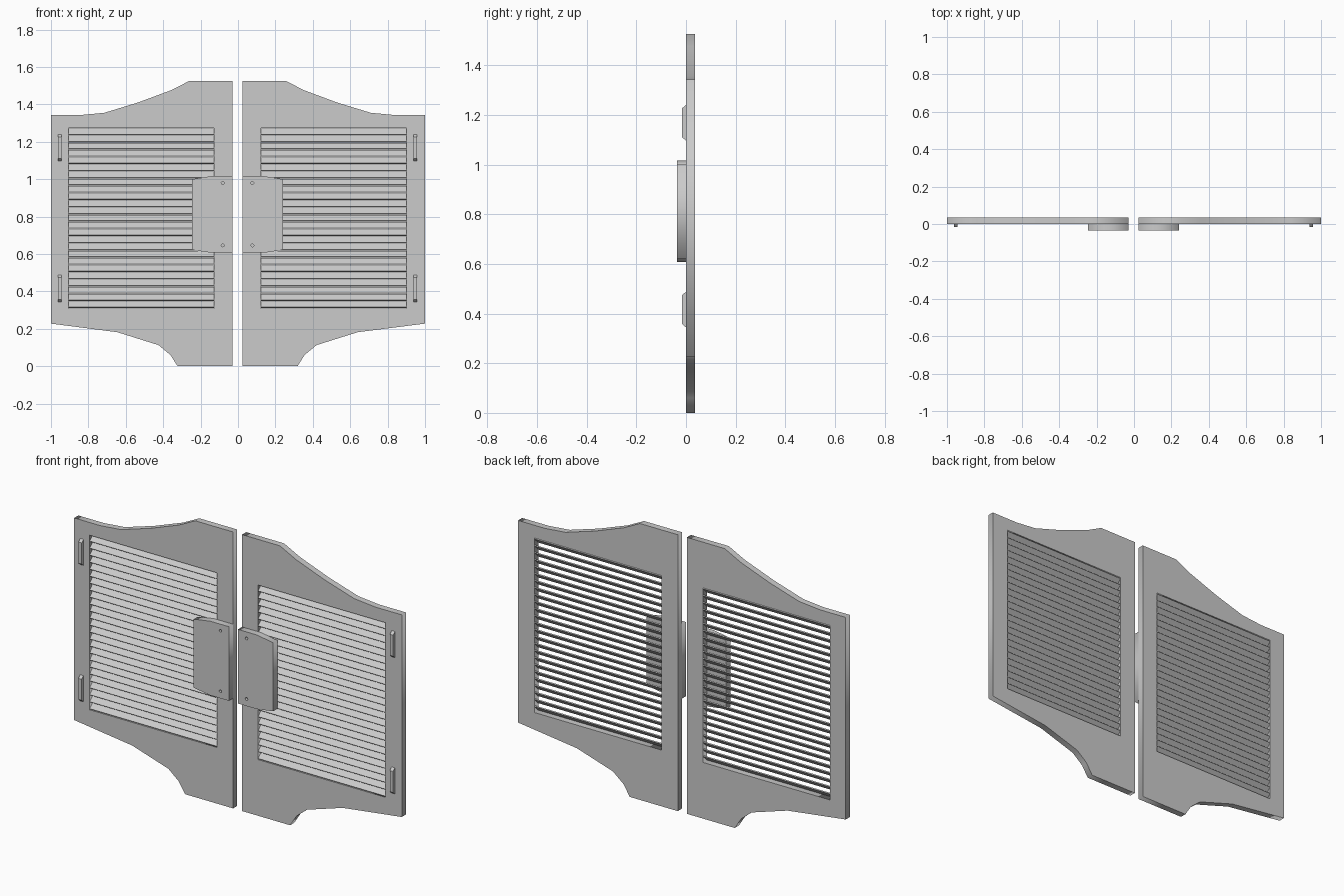
import bpy, bmesh, math
from mathutils import Matrix

if "Cube" in bpy.data.objects:
    bpy.data.objects.remove(bpy.data.objects["Cube"])

paint = bpy.data.materials.new("grey_paint")
paint.diffuse_color = (0.6, 0.6, 0.6, 1)
paint.use_nodes = True
paint.node_tree.nodes["Principled BSDF"].inputs["Base Color"].default_value = paint.diffuse_color


def side_x(x, side):
    """Mirror to the left leaf, keeping the outer edge at one unit."""
    return x if side > 0 else max(-x - 0.005, -1.0)


def slab(name, loops, y0, y1, side):
    """Flat shape in the xz plane (first loop outer, the rest holes) with thickness."""
    cu = bpy.data.curves.new(name, 'CURVE')
    cu.dimensions, cu.fill_mode, cu.extrude = '2D', 'BOTH', (y1 - y0) / 2
    for loop in loops:
        s = cu.splines.new('POLY')
        s.points.add(len(loop) - 1)
        for p, (x, z) in zip(s.points, loop):
            p.co = (side_x(x, side), z, 0, 1)
        s.use_cyclic_u = True
    tmp = bpy.data.objects.new("tmp", cu)
    bpy.context.collection.objects.link(tmp)
    dg = bpy.context.evaluated_depsgraph_get()
    me = bpy.data.meshes.new_from_object(tmp.evaluated_get(dg))
    bpy.data.objects.remove(tmp)
    me.transform(Matrix.Translation((0, (y0 + y1) / 2, 0)) @ Matrix.Rotation(math.pi / 2, 4, 'X'))
    bm = bmesh.new()
    bm.from_mesh(me)
    bmesh.ops.remove_doubles(bm, verts=bm.verts, dist=1e-5)
    bmesh.ops.recalc_face_normals(bm, faces=bm.faces)
    finish(name, bm)


def finish(name, bm):
    me = bpy.data.meshes.new(name)
    bm.to_mesh(me)
    bm.free()
    me.materials.append(paint)
    ob = bpy.data.objects.new(name, me)
    bpy.context.collection.objects.link(ob)
    return ob


OUTLINE = [(0.025, 0), (0.318, 0), (0.356, 0.06), (0.42, 0.113), (0.64, 0.182), (1.0, 0.228),
           (1.0, 1.343), (0.837, 1.343), (0.71, 1.355), (0.53, 1.41), (0.355, 1.475),
           (0.256, 1.525), (0.025, 1.525)]
WX0, WX1, WZ0, WZ1 = 0.123, 0.9, 0.31, 1.273
WINDOW = [(WX0, WZ0), (WX1, WZ0), (WX1, WZ1), (WX0, WZ1)]
PLATE = [(0.025, 0.607), (0.14, 0.607), (0.24, 0.622), (0.24, 1.0), (0.14, 1.016), (0.025, 1.016)]
SLATS = 25


def circle(x, z, r=0.008, n=8):
    return [(x + r * math.cos(2 * math.pi * i / n), z + r * math.sin(2 * math.pi * i / n)) for i in range(n)]


for side, tag in ((1, "right"), (-1, "left")):
    # door leaf with a window for the louvres
    slab("door_leaf_" + tag, [OUTLINE, WINDOW], 0, 0.036, side)
    # push plate with screw holes
    slab("push_plate_" + tag, [PLATE, circle(0.077, 0.98), circle(0.077, 0.646)], -0.036, 0, side)

    # louvre slats, sloping down towards the front
    bm = bmesh.new()
    xa, xb = side_x(WX0, side), side_x(WX1, side)
    pitch = (WZ1 - WZ0) / SLATS
    for i in range(SLATS):
        m = (Matrix.Translation(((xa + xb) / 2, 0.018, WZ0 + pitch * (i + 0.5)))
             @ Matrix.Rotation(math.radians(45), 4, 'X')
             @ Matrix.Diagonal((abs(xb - xa), 0.044, 0.006, 1)))
        bmesh.ops.create_cube(bm, size=1, matrix=m)
    finish("louvre_slats_" + tag, bm)

    # hinge knuckles near the outer edge, tapered at both ends
    for level, z in (("upper", 1.168), ("lower", 0.416)):
        bm = bmesh.new()
        prof = [(0, -0.072), (-0.016, -0.058), (-0.016, 0.058), (0, 0.072)]
        f = bm.faces.new([bm.verts.new((side_x(0.938, side), y, z + dz)) for y, dz in prof])
        r = bmesh.ops.extrude_face_region(bm, geom=[f])
        vs = [v for v in r["geom"] if isinstance(v, bmesh.types.BMVert)]
        bmesh.ops.translate(bm, verts=vs, vec=(0.02 * side, 0, 0))
        bmesh.ops.recalc_face_normals(bm, faces=bm.faces)
        finish(f"hinge_{level}_{tag}", bm)
